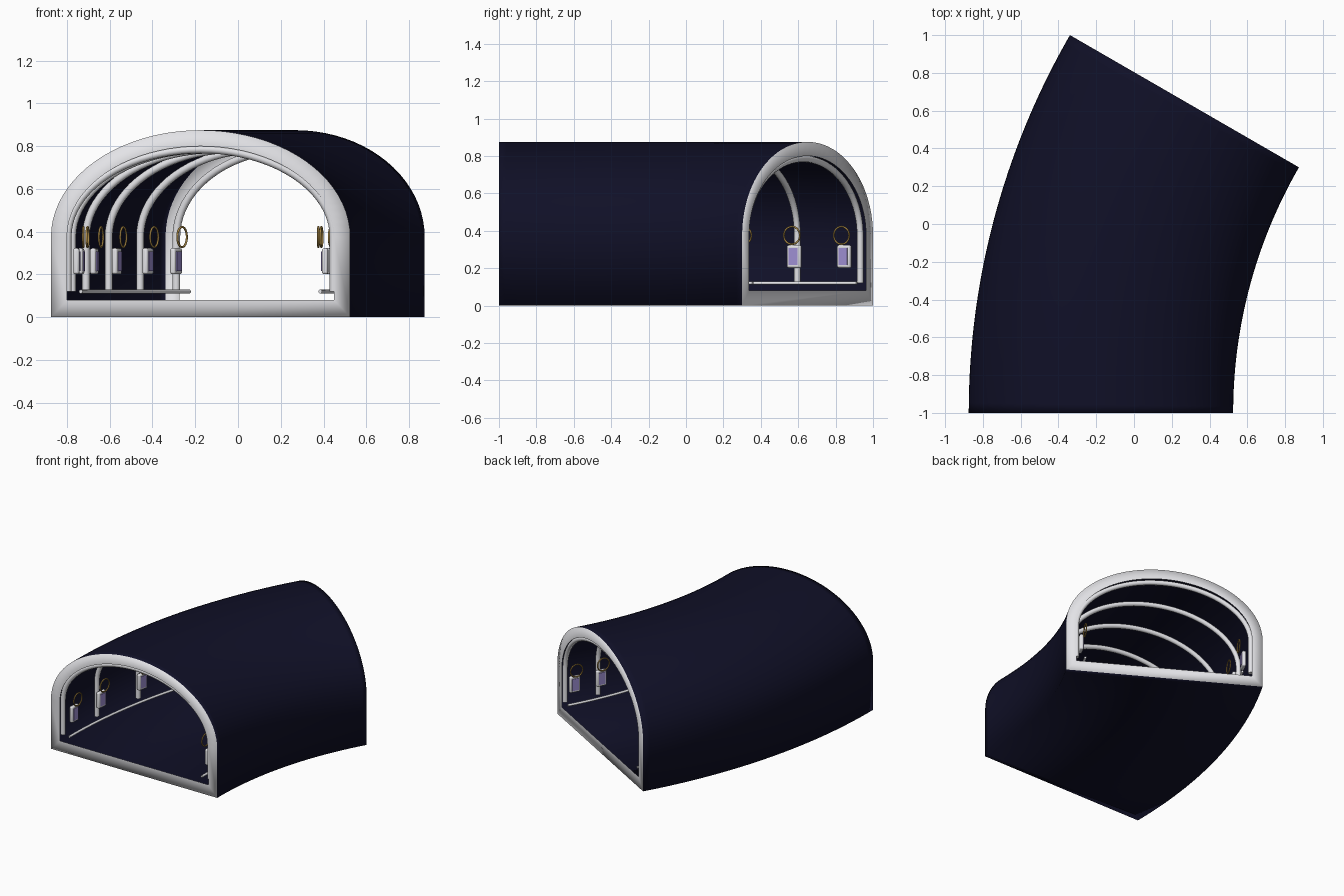
import bpy, bmesh, math
from mathutils import Vector

cube = bpy.data.objects.get("Cube")
if cube:
    bpy.data.objects.remove(cube, do_unlink=True)

BEND_X, BEND_Y, RADIUS, SWEEP = 3.125, -1.0, 3.3, 30.0
STATIONS = 6


def material(name, rgb, rough=0.5):
    m = bpy.data.materials.new(name)
    m.use_nodes = True
    m.diffuse_color = (*rgb, 1)
    node = m.node_tree.nodes["Principled BSDF"]
    node.inputs["Base Color"].default_value = (*rgb, 1)
    node.inputs["Roughness"].default_value = rough
    return m


navy = material("dark navy", (0.005, 0.005, 0.02))
white = material("soft white", (0.8, 0.8, 0.83))
lavender = material("lavender panel", (0.35, 0.28, 0.66))
gold = material("old gold", (0.42, 0.26, 0.06))


def bend(u, deg, z):
    """Point at offset u from the centre line, deg degrees along the bend."""
    a, r = math.radians(deg), RADIUS - u
    return Vector((BEND_X - r * math.cos(a), BEND_Y + r * math.sin(a), z))


def arch(half, foot, spring, rise, steps=40):
    """Straight legs with a half ellipse on top, left foot to right foot."""
    pts = [(-half, foot)]
    for i in range(steps + 1):
        t = math.pi * (1 - i / steps)
        pts.append((half * math.cos(t), spring + rise * math.sin(t)))
    return pts + [(half, foot)]


# Tunnel skin with a flat rim closing in at each end
def build_tunnel(segments=40):
    outer = arch(0.7, 0.0, 0.375, 0.5)
    inner = arch(0.625, 0.08, 0.375, 0.425)
    n = len(outer)
    bm = bmesh.new()

    def ring(profile, deg):
        return [bm.verts.new(bend(u, deg, z)) for u, z in profile]

    def bridge(a, b, mat):
        for i in range(n):
            j = (i + 1) % n
            face = bm.faces.new((a[i], a[j], b[j], b[i]))
            face.material_index = mat
            face.smooth = True

    skin = [ring(outer, SWEEP * k / segments) for k in range(segments + 1)]
    for a, b in zip(skin, skin[1:]):
        bridge(a, b, 0)
    bridge(ring(inner, 0), skin[0], 1)
    bridge(skin[-1], ring(inner, SWEEP), 1)
    bmesh.ops.recalc_face_normals(bm, faces=bm.faces)
    top = max(bm.faces, key=lambda f: f.calc_center_median().z)
    if top.normal.z < 0:
        bmesh.ops.reverse_faces(bm, faces=bm.faces)
    mesh = bpy.data.meshes.new("tunnel_shell")
    bm.to_mesh(mesh)
    bm.free()
    mesh.materials.append(navy)
    mesh.materials.append(white)
    bpy.context.collection.objects.link(bpy.data.objects.new("tunnel_shell", mesh))


def tube(name, points, radius, mat):
    curve = bpy.data.curves.new(name, "CURVE")
    curve.dimensions = "3D"
    curve.bevel_depth = radius
    curve.bevel_resolution = 3
    curve.use_fill_caps = True
    spline = curve.splines.new("POLY")
    spline.points.add(len(points) - 1)
    for p, co in zip(spline.points, points):
        p.co = (*co, 1)
    curve.materials.append(mat)
    ob = bpy.data.objects.new(name, curve)
    bpy.context.collection.objects.link(ob)
    bpy.ops.object.select_all(action="DESELECT")
    ob.select_set(True)
    bpy.context.view_layer.objects.active = ob
    bpy.ops.object.convert(target="MESH")


def block(name, size, u, deg, z, mat, bevel=0.0):
    bpy.ops.mesh.primitive_cube_add(size=1, location=bend(u, deg, z),
                                    rotation=(0, 0, -math.radians(deg)))
    ob = bpy.context.object
    ob.name = name
    ob.scale = size
    bpy.ops.object.transform_apply(location=False, rotation=False, scale=True)
    ob.data.materials.append(mat)
    if bevel:
        mod = ob.modifiers.new("rounded", "BEVEL")
        mod.width = bevel
        mod.segments = 3
        bpy.ops.object.shade_smooth_by_angle()


def clamp(deg, margin):
    return min(max(deg, margin), SWEEP - margin)


build_tunnel()

# Ribs at regular stations
for k in range(STATIONS):
    deg = clamp(SWEEP * k / (STATIONS - 1), 0.5)
    tube(f"rib_{k + 1}", [bend(u, deg, z) for u, z in arch(0.622, 0.12, 0.375, 0.41)],
         0.018, white)

for side, label in ((-1, "right"), (1, "left")):
    # Low rail along each wall
    tube(f"{label}_rail", [bend(side * 0.56, 0.3 + (SWEEP - 0.6) * i / 40, 0.12)
                           for i in range(41)], 0.009, white)
    # Wall boxes with a coloured panel, and a ring above each
    for k in range(STATIONS):
        deg = clamp(SWEEP * k / (STATIONS - 1), 1.6)
        block(f"{label}_wall_box_{k + 1}", (0.028, 0.08, 0.122),
              side * 0.582, deg, 0.262, white, 0.01)
        block(f"{label}_panel_{k + 1}", (0.006, 0.052, 0.09),
              side * 0.567, deg, 0.262, lavender)
        bpy.ops.mesh.primitive_torus_add(
            major_radius=0.047, minor_radius=0.005, major_segments=32, minor_segments=8,
            location=bend(side * 0.55, deg, 0.375),
            rotation=(0, math.pi / 2, -math.radians(deg)))
        bpy.context.object.name = f"{label}_ring_{k + 1}"
        bpy.context.object.data.materials.append(gold)
        bpy.ops.object.shade_smooth()
